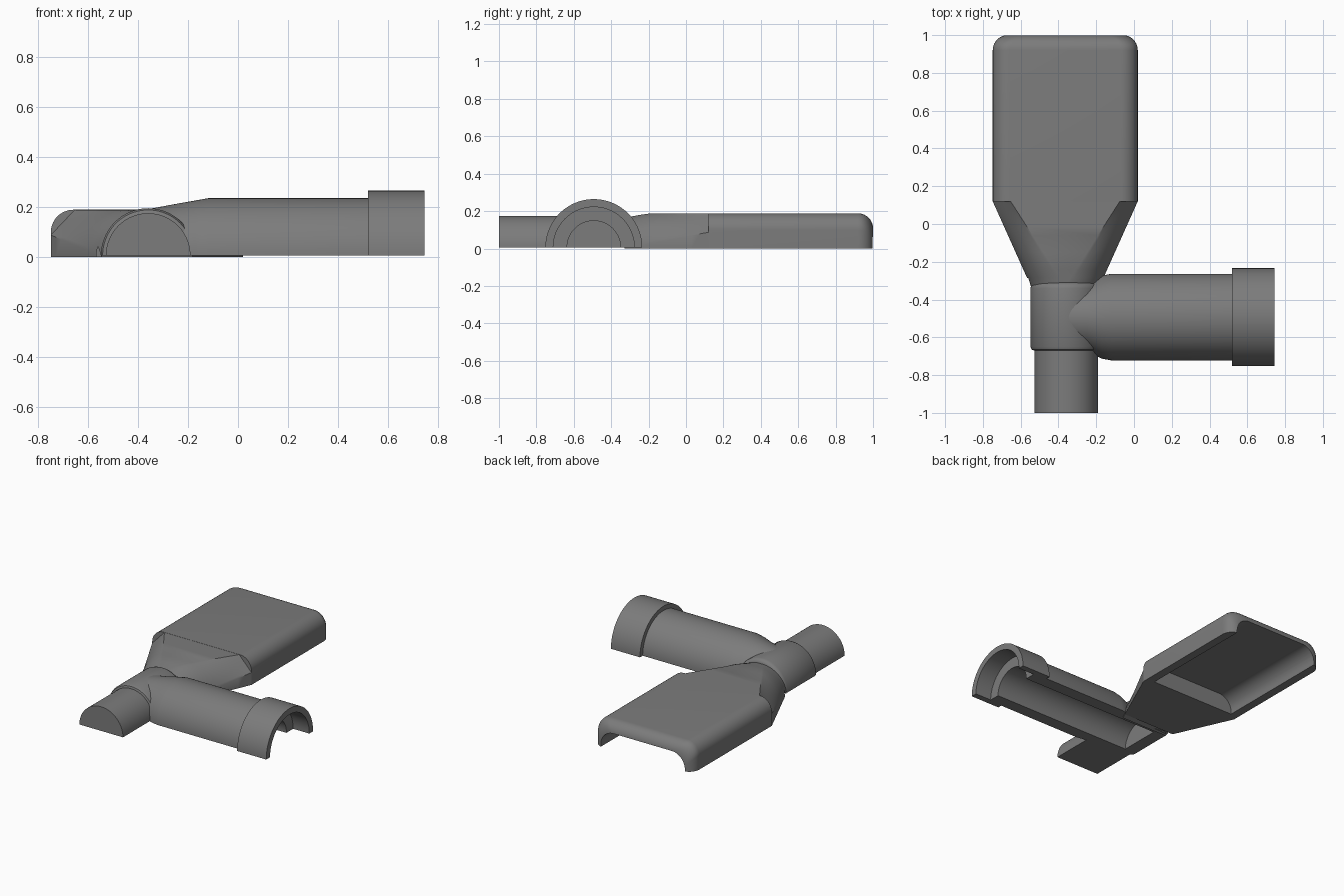
import bpy, bmesh, math
from mathutils import Vector

if "Cube" in bpy.data.objects:
    bpy.data.objects.remove(bpy.data.objects["Cube"])

grey = bpy.data.materials.new("dark_grey")
grey.diffuse_color = (0.2, 0.2, 0.2, 1)
grey.use_nodes = True
grey.node_tree.nodes["Principled BSDF"].inputs["Base Color"].default_value = grey.diffuse_color
LIFT = 0.005                # the round parts sit slightly above the box base


def arch(hw, h, rx, rz, z0=0.0, n=14, flat=0.0):
    """Half section (across, up): flat base, top corners round or chamfered."""
    right = []
    for i in range(n + 1):
        a = math.pi / 2 * i / n
        c = math.cos(a) * (1 - flat) + (1 - i / n) * flat
        s = math.sin(a) * (1 - flat) + i / n * flat
        right.append((hw - rx + rx * c, h - rz + rz * s))
    if h - rz > z0 + 1e-5:
        right.insert(0, (hw, z0))
    if hw - rx < 1e-5:
        return right + [(-x, z) for x, z in reversed(right[:-1])]
    return right + [(-x, z) for x, z in reversed(right)]


def loft(name, axis, centre, stations, lift=0.0):
    """Skin a row of sections (position, section) along the x or y axis."""
    bm = bmesh.new()
    rings = []
    for p, sec in stations:
        rings.append([bm.verts.new(Vector((p, centre + a, z + lift)) if axis == "x"
                                   else Vector((centre + a, p, z + lift)))
                      for a, z in sec])
    for r0, r1 in zip(rings, rings[1:]):
        n = len(r0)
        for i in range(n):
            j = (i + 1) % n
            bm.faces.new((r0[i], r0[j], r1[j], r1[i]))
    bm.faces.new(rings[0])
    bm.faces.new(rings[-1])
    bmesh.ops.recalc_face_normals(bm, faces=bm.faces)
    me = bpy.data.meshes.new(name)
    bm.to_mesh(me)
    bm.free()
    me.materials.append(grey)
    ob = bpy.data.objects.new(name, me)
    bpy.context.collection.objects.link(ob)
    return ob


def round_part(name, axis, centre, profile):
    """Half-round part from (position, half width, height) entries."""
    return loft(name, axis, centre,
                [(p, arch(w, h, w, h, n=20)) for p, w, h in profile], LIFT)


def activate(ob):
    bpy.ops.object.select_all(action="DESELECT")
    ob.select_set(True)
    bpy.context.view_layer.objects.active = ob


def cut(ob, cutter):
    cutter.hide_render = True
    mod = ob.modifiers.new("cut", "BOOLEAN")
    mod.operation, mod.solver, mod.object = "DIFFERENCE", "EXACT", cutter
    activate(ob)
    bpy.ops.object.modifier_apply(modifier=mod.name)


PX, PY = -0.359, -0.493     # centre of the long run, centre of the side pipe
BX = -0.364                 # centre of the wide box

# Junction body, plain stub and side pipe
body = round_part("junction_body", "y", PX, [
    (p, r, r) for p, r in ((-0.67, 0.17), (-0.665, 0.182), (-0.65, 0.189), (-0.34, 0.189),
                           (-0.325, 0.185), (-0.315, 0.176), (-0.31, 0.163))])
stub = round_part("stub", "y", PX, [(-1.0, 0.169, 0.169), (-0.66, 0.169, 0.169)])
pipe = round_part("side_pipe", "x", PY, [
    (-0.40, 0.172, 0.178), (-0.25, 0.182, 0.206), (-0.17, 0.22, 0.22),
    (-0.12, 0.229, 0.229), (0.62, 0.229, 0.229)])
collar = round_part("collar", "x", PY, [(0.52, 0.259, 0.259), (0.745, 0.259, 0.259)])

# Throat blending the round body into the wide box, chamfered at the box end
throat_sections = []
for i in range(11):
    t = i / 10
    h = 0.165 + 0.022 * min(1, t * 3.5)
    hw = 0.182 + 0.202 * t
    throat_sections.append((-0.33 + 0.45 * t,
                            arch(hw, h, 0.182 - 0.087 * t, h - (h - 0.10) * t, flat=t)))
throat = loft("throat", "y", BX, throat_sections)

# Wide box with rounded top and rounded far end
R = 0.08
box_sections = [(0.12, arch(0.384, 0.188, 0.09, 0.09))]
for i in range(9):
    a = math.pi / 2 * i / 8
    d = R * (1 - math.cos(a))
    box_sections.append((1 - R + R * math.sin(a),
                         arch(0.384 - d, 0.188 - d, 0.09, 0.09)))
box = loft("box", "y", BX, box_sections)

# Hollows: box recess open at the far end, stepped pipe bore
recess = loft("recess_cutter", "y", BX, [
    (y, arch(0.325, 0.118, 0.1, 0.1, -0.05)) for y in (0.16, 1.1)])


def bore_cutter(name, r, x0, x1):
    # extends below the base so that the cut is clean
    return loft(name, "x", PY,
                [(x, arch(r, r, r - 1e-4, r, -0.05, 20)) for x in (x0, x1)], LIFT)


bore = bore_cutter("bore_cutter", 0.143, -0.46, 0.8)
socket = bore_cutter("socket_cutter", 0.217, 0.62, 0.8)
cut(box, recess)
cut(body, bore)
cut(pipe, bore)
cut(collar, bore)
cut(collar, socket)
for c in (recess, bore, socket):
    bpy.data.objects.remove(c)

# Smooth rounds, sharp edges
for ob in (body, stub, pipe, collar, throat, box):
    activate(ob)
    bpy.ops.object.shade_smooth_by_angle(angle=math.radians(30))
